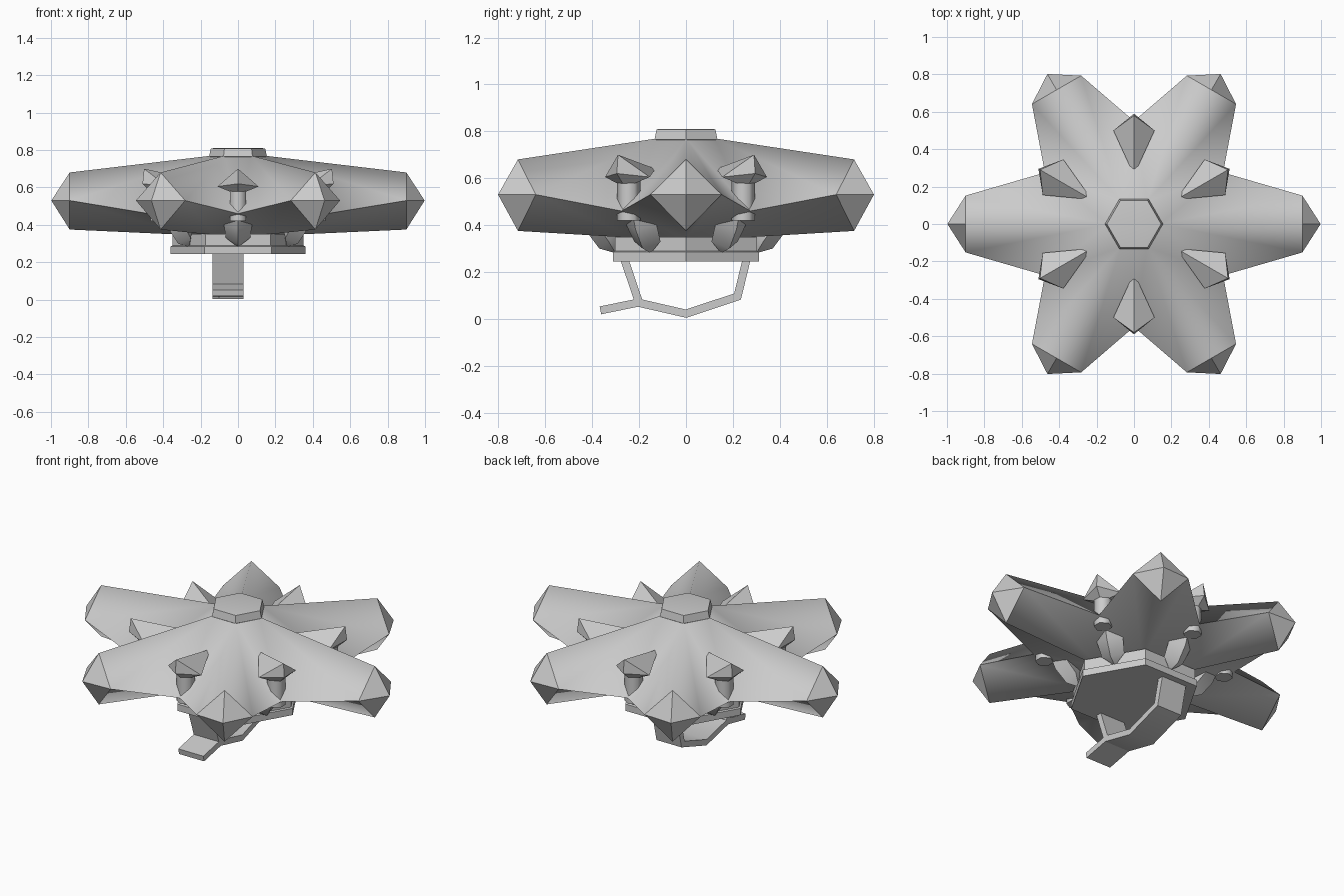
import bpy, bmesh, math
from mathutils import Vector

if "Cube" in bpy.data.objects:
    bpy.data.objects.remove(bpy.data.objects["Cube"])

grey = bpy.data.materials.new("light grey")
grey.diffuse_color = (0.6, 0.6, 0.6, 1)
grey.use_nodes = True
grey.node_tree.nodes["Principled BSDF"].inputs["Base Color"].default_value = grey.diffuse_color


def polar(deg, r, z, side=0.0):
    """Point at radius r along a heading, shifted sideways."""
    a = math.radians(deg)
    return Vector((r * math.cos(a) - side * math.sin(a),
                   r * math.sin(a) + side * math.cos(a), z))


def finish(bm, name, smooth=None):
    bmesh.ops.recalc_face_normals(bm, faces=bm.faces)
    me = bpy.data.meshes.new(name)
    bm.to_mesh(me)
    bm.free()
    me.materials.append(grey)
    ob = bpy.data.objects.new(name, me)
    bpy.context.collection.objects.link(ob)
    if smooth:
        bpy.ops.object.select_all(action='DESELECT')
        ob.select_set(True)
        bpy.context.view_layer.objects.active = ob
        bpy.ops.object.shade_smooth_by_angle(angle=math.radians(smooth))
    return ob


def hull(points, name, smooth=None):
    bm = bmesh.new()
    for p in points:
        bm.verts.new(p)
    bmesh.ops.convex_hull(bm, input=bm.verts)
    return finish(bm, name, smooth)


def hex_stack(rings, name, smooth=None):
    """Six-sided solid through (radius, height) rings."""
    bm = bmesh.new()
    loops = [[bm.verts.new(polar(60 * i, r, z)) for i in range(6)] for r, z in rings]
    for a, b in zip(loops, loops[1:]):
        for i in range(6):
            j = (i + 1) % 6
            bm.faces.new((a[i], a[j], b[j], b[i]))
    bm.faces.new(loops[0])
    bm.faces.new(loops[-1])
    return finish(bm, name, smooth)


# Six-armed star body: diamond arms that widen into shared valleys
bm = bmesh.new()
V = bm.verts.new
apex, base = V((0, 0, 0.785)), V((0, 0, 0.335))
arms = []
for i in range(6):
    d = 60 * i
    r = 0.9 if i % 3 == 0 else 0.828
    arms.append(dict(
        top=V(polar(d, r, 0.68)), bottom=V(polar(d, r, 0.375)),
        left=V(polar(d, r, 0.53, 0.152)), right=V(polar(d, r, 0.53, -0.152)),
        tip=V(polar(d, r + 0.098, 0.53)),
        crown=V(polar(d, 0.14, 0.77)), belly=V(polar(d, 0.25, 0.345)),
        valley=V(polar(d + 30, 0.55, 0.46))))
tips = []
for i, a in enumerate(arms):
    n, p = arms[(i + 1) % 6], arms[i - 1]
    for side, val in (("left", a["valley"]), ("right", p["valley"])):
        bm.faces.new((a["crown"], a["top"], a[side]))
        bm.faces.new((a["crown"], a[side], val))
        bm.faces.new((a["belly"], a["bottom"], a[side]))
        bm.faces.new((a["belly"], a[side], val))
        tips.append(bm.faces.new((a["top"], a["tip"], a[side])))
        tips.append(bm.faces.new((a["bottom"], a["tip"], a[side])))
    bm.faces.new((a["crown"], a["valley"], n["crown"]))
    bm.faces.new((a["belly"], a["valley"], n["belly"]))
    bm.faces.new((apex, a["crown"], n["crown"]))
    bm.faces.new((base, a["belly"], n["belly"]))
# Long arm faces are smooth, pointed ends stay faceted
for f in bm.faces:
    f.smooth = True
for f in tips:
    f.smooth = False
    for e in f.edges:
        e.smooth = False
for a in arms:
    for v in (a["left"], a["right"]):
        for e in v.link_edges:
            if e.other_vert(v) in [b["valley"] for b in arms]:
                e.smooth = False
finish(bm, "star_body")

# Cap on top and hexagonal base plate below
hex_stack([(0.11, 0.735), (0.155, 0.765), (0.145, 0.808), (0.13, 0.81)], "top_cap", 50)
hex_stack([(0.36, 0.245), (0.36, 0.285), (0.35, 0.29), (0.35, 0.35)], "base_plate", 40)

for i in range(6):
    d = 60 * i + 30
    # Upper crystal: long inner point, wide shoulders, raised outer point
    hull([polar(d, 0.26, 0.64), polar(d, 0.58, 0.70), polar(d, 0.59, 0.62),
          polar(d, 0.50, 0.605, 0.11), polar(d, 0.50, 0.605, -0.11),
          polar(d, 0.52, 0.56)], f"upper_crystal_{i + 1}", 35)
    # Short stem holding the crystal above the valley
    hull([polar(d, 0.49 + 0.05 * math.cos(k * math.pi / 3), z,
                0.05 * math.sin(k * math.pi / 3))
          for k in range(6) for z in (0.42, 0.60)], f"crystal_stem_{i + 1}", 65)
    # Lower spike rising outward from the base plate
    hull([polar(d, 0.46, 0.46), polar(d, 0.30, 0.28),
          polar(d, 0.38, 0.40, 0.075), polar(d, 0.38, 0.40, -0.075),
          polar(d, 0.33, 0.33, 0.065), polar(d, 0.33, 0.33, -0.065),
          polar(d, 0.43, 0.38), polar(d, 0.37, 0.30),
          polar(d, 0.28, 0.38)], f"lower_spike_{i + 1}", 35)


def strap(path, name, half=0.017, x0=-0.135, x1=0.03):
    """Bent flat bar: a mitred (y, z) path extruded across x."""
    pts = [Vector(p) for p in path]
    bm = bmesh.new()
    rings = []
    for i, p in enumerate(pts):
        d0 = (p - pts[i - 1]).normalized() if i else None
        d1 = (pts[i + 1] - p).normalized() if i < len(pts) - 1 else None
        t = ((d0 or d1) + (d1 or d0)).normalized()
        nrm = Vector((-t.y, t.x)) * half / t.dot(d0 or d1)
        rings.append([bm.verts.new((x, q.x, q.y)) for x, q in
                      ((x0, p + nrm), (x1, p + nrm), (x1, p - nrm), (x0, p - nrm))])
    for a, b in zip(rings, rings[1:]):
        for k in range(4):
            bm.faces.new((a[k], a[(k + 1) % 4], b[(k + 1) % 4], b[k]))
    bm.faces.new(rings[0])
    bm.faces.new(rings[-1])
    return finish(bm, name, 50)


# Hanging handle with a trailing tab
strap([(-0.265, 0.26), (-0.20, 0.068), (0, 0.022), (0.22, 0.095), (0.26, 0.26)], "handle")
strap([(-0.19, 0.072), (-0.365, 0.036)], "handle_tab")
